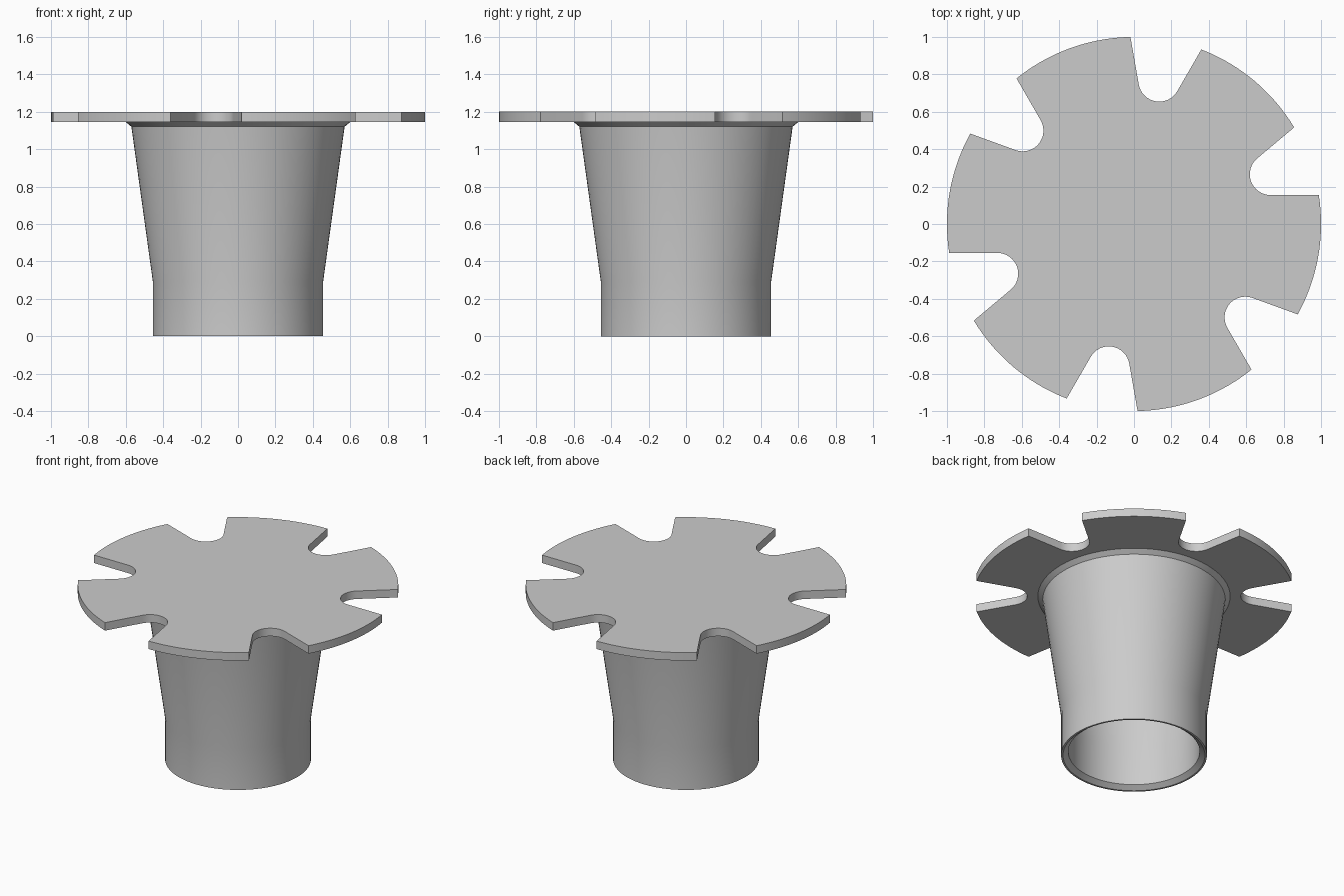
import bpy
import bmesh
from math import sin, cos, pi, radians, sqrt

cube = bpy.data.objects.get("Cube")
if cube:
    bpy.data.objects.remove(cube)

grey = bpy.data.materials.new("light grey")
grey.use_nodes = True
grey.diffuse_color = (0.6, 0.6, 0.6, 1)
grey.node_tree.nodes["Principled BSDF"].inputs["Base Color"].default_value = (0.6, 0.6, 0.6, 1)


def finish(bm, name):
    bmesh.ops.recalc_face_normals(bm, faces=bm.faces)
    mesh = bpy.data.meshes.new(name)
    bm.to_mesh(mesh)
    bm.free()
    mesh.materials.append(grey)
    obj = bpy.data.objects.new(name, mesh)
    bpy.context.collection.objects.link(obj)
    bpy.ops.object.select_all(action="DESELECT")
    obj.select_set(True)
    bpy.context.view_layer.objects.active = obj
    bpy.ops.object.shade_smooth_by_angle(angle=radians(30))
    return obj


def polar(r, a):
    return r * cos(a), r * sin(a)


# Flange: disc with six flared, round-bottomed notches
UNDERSIDE, TOP = 1.145, 1.2
NOTCHES, FIRST, FLARE = 6, radians(20), radians(20)
CENTRE_R, NOTCH_R = 0.777, 0.111
ARC_STEPS, RIM_STEPS = 16, 18

# Where the flared notch edge, tangent to the round bottom, meets the rim
tx = CENTRE_R - NOTCH_R * sin(FLARE)
ty = NOTCH_R * cos(FLARE)
along = tx * cos(FLARE) + ty * sin(FLARE)
reach = -along + sqrt(along ** 2 - tx ** 2 - ty ** 2 + 1)
half = math_half = None
half = ty + reach * sin(FLARE)
from math import asin
half = asin(half)

outline = []
for k in range(NOTCHES):
    axis = FIRST + k * 2 * pi / NOTCHES
    cx, cy = polar(CENTRE_R, axis)
    # Round bottom, running from the clockwise side to the other
    start, end = axis + 1.5 * pi - FLARE, axis + pi / 2 + FLARE
    for i in range(ARC_STEPS + 1):
        dx, dy = polar(NOTCH_R, start + (end - start) * i / ARC_STEPS)
        outline.append((cx + dx, cy + dy))
    # Rim up to the next notch
    a0, a1 = axis + half, axis + 2 * pi / NOTCHES - half
    for i in range(RIM_STEPS + 1):
        outline.append(polar(1, a0 + (a1 - a0) * i / RIM_STEPS))

bm = bmesh.new()
face = bm.faces.new([bm.verts.new((x, y, UNDERSIDE)) for x, y in outline])
solid = bmesh.ops.extrude_face_region(bm, geom=[face], use_keep_orig=True)
for v in solid["geom"]:
    if isinstance(v, bmesh.types.BMVert):
        v.co.z = TOP
finish(bm, "notched_flange")

# Hollow tapered cup: chamfered collar, cone, straight foot, bevelled mouth
profile = [(0.6, UNDERSIDE), (0.57, 1.12), (0.455, 0.29), (0.455, 0),
           (0.443, 0), (0.41, 0.025), (0.41, 0.29), (0.525, UNDERSIDE)]
SIDES = 72
bm = bmesh.new()
rings = [[bm.verts.new((*polar(r, 2 * pi * i / SIDES), z)) for i in range(SIDES)]
         for r, z in profile]
for a, b in zip(rings, rings[1:] + rings[:1]):
    for i in range(SIDES):
        j = (i + 1) % SIDES
        bm.faces.new((a[i], a[j], b[j], b[i]))
finish(bm, "tapered_cup")
